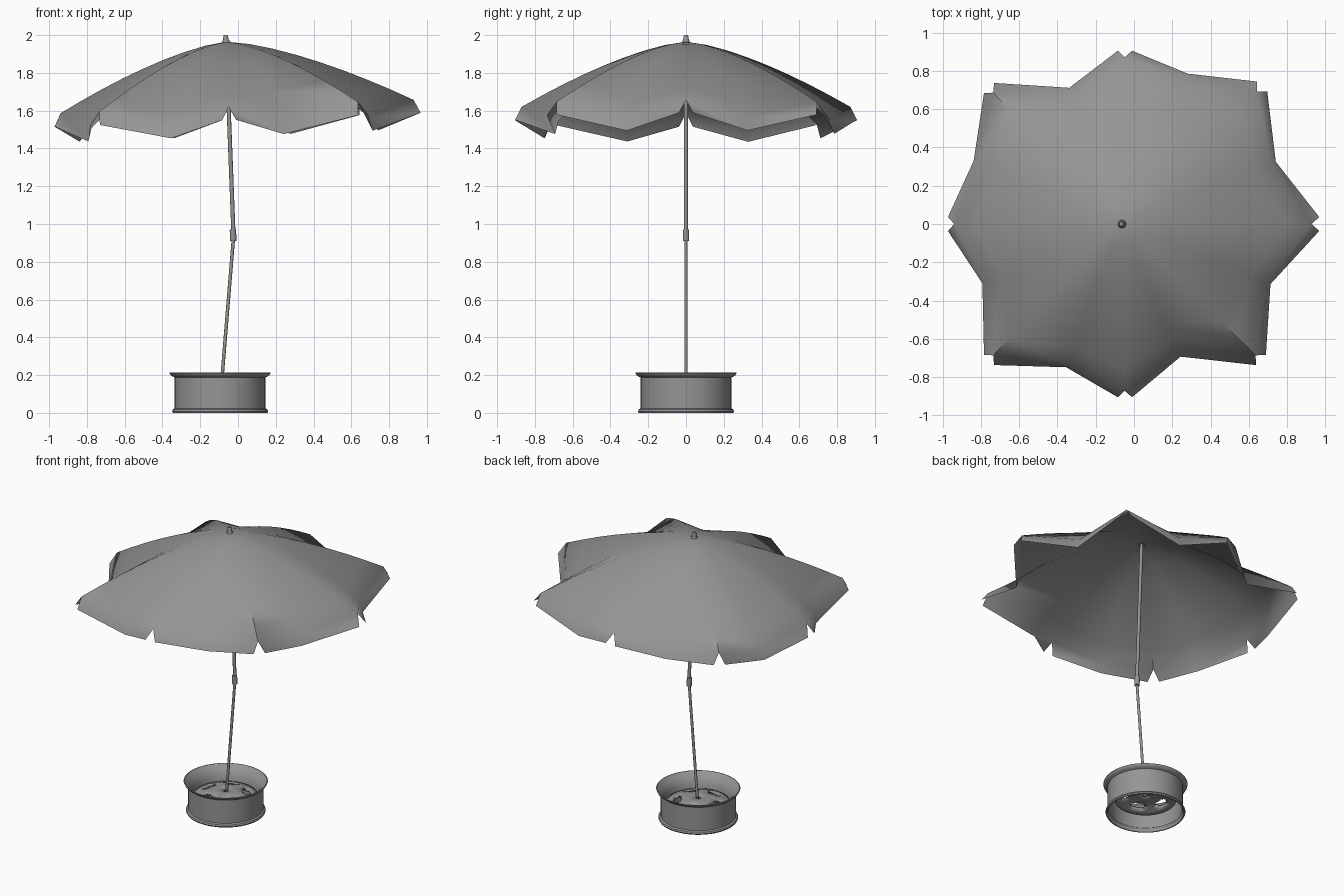
import bpy, bmesh, math
from mathutils import Vector

cube = bpy.data.objects.get("Cube")
if cube:
    bpy.data.objects.remove(cube)

grey = bpy.data.materials.new("plain_grey")
grey.use_nodes = True
colour = (0.3, 0.3, 0.3, 1)
grey.diffuse_color = colour
grey.node_tree.nodes["Principled BSDF"].inputs["Base Color"].default_value = colour


def finish(name, bm, angle=40, location=(0, 0, 0), recalc=True):
    """Turn a bmesh into a named, smooth-shaded object."""
    if recalc:
        bmesh.ops.recalc_face_normals(bm, faces=bm.faces)
    mesh = bpy.data.meshes.new(name)
    bm.to_mesh(mesh)
    bm.free()
    mesh.materials.append(grey)
    ob = bpy.data.objects.new(name, mesh)
    ob.location = location
    bpy.context.collection.objects.link(ob)
    bpy.ops.object.select_all(action='DESELECT')
    bpy.context.view_layer.objects.active = ob
    ob.select_set(True)
    bpy.ops.object.shade_smooth_by_angle(angle=math.radians(angle))
    return ob


def polar(r, a, z):
    return Vector((r * math.cos(a), r * math.sin(a), z))


def lathe(name, profile, location, segments=48, closed=False, keep=None):
    """Revolve (radius, z) points; keep(row, segment) may leave out faces."""
    bm = bmesh.new()
    rings = [[bm.verts.new(polar(r, math.tau * i / segments, z)) for i in range(segments)]
             for r, z in profile]
    rows = len(rings) if closed else len(rings) - 1
    for j in range(rows):
        low, high = rings[j], rings[(j + 1) % len(rings)]
        for i in range(segments):
            if keep is None or keep(j, i):
                n = (i + 1) % segments
                bm.faces.new((low[i], low[n], high[n], high[i]))
    return finish(name, bm, 35, location)


def rod(name, start, end, r1, r2, segments=12):
    """Tapered cylinder between two points."""
    start, end = Vector(start), Vector(end)
    axis = end - start
    bm = bmesh.new()
    bmesh.ops.create_cone(bm, cap_ends=True, segments=segments,
                          radius1=r1, radius2=r2, depth=axis.length)
    bm.transform(axis.to_track_quat('Z', 'Y').to_matrix().to_4x4())
    return finish(name, bm, 40, (start + end) / 2)


# Canopy: eight sagging panels between ribs, each with a loose hanging flap
RIBS = [0.98, 0.98, 0.87, 0.97, 0.89, 0.97, 0.87, 0.97]
VALLEYS = [0.85, 0.85, 0.77, 0.86, 0.81, 0.81, 0.75, 0.82]
STEPS, DROP = 8, 0.345
STEP_ANGLE = math.tau / 8


def rib_point(k, t):
    return polar(RIBS[k % 8] * t, k * STEP_ANGLE, -DROP * t ** 1.45)


def valley_point(k, t):
    chord = (rib_point(k, t) + rib_point(k + 1, t)) / 2
    chord_end = (rib_point(k, 1) + rib_point(k + 1, 1)) / 2
    edge = polar(VALLEYS[k] - 0.02, (k + 0.5) * STEP_ANGLE, -0.43)
    return chord + (edge - chord_end) * t ** 2


def flap_corner(k, side):
    a = k * STEP_ANGLE
    tangent = Vector((-math.sin(a), math.cos(a), 0))
    return polar(RIBS[k % 8] + 0.035, a, -DROP - 0.07) + tangent * side * 0.037


bm = bmesh.new()
apex = bm.verts.new((0, 0, 0))
lines = []
for k in range(8):
    for point in (rib_point, valley_point):
        lines.append([bm.verts.new(point(k, (i + 1) / STEPS)) for i in range(STEPS)])
for n, line in enumerate(lines):
    after = lines[(n + 1) % len(lines)]
    bm.faces.new((apex, line[0], after[0]))
    for i in range(STEPS - 1):
        bm.faces.new((line[i], line[i + 1], after[i + 1], after[i]))
for k in range(8):
    left, mid, right = (lines[(2 * k + d) % 16][-1] for d in range(3))
    a = bm.verts.new(flap_corner(k, 1))
    b = bm.verts.new(polar(VALLEYS[k], (k + 0.5) * STEP_ANGLE, -0.5))
    c = bm.verts.new(flap_corner(k + 1, -1))
    bm.faces.new((left, a, b, mid))
    bm.faces.new((mid, b, c, right))
canopy = finish("canopy", bm, 60, (-0.063, 0, 1.965), recalc=False)
canopy.rotation_euler.y = -0.038

# Pole in two leaning halves, joint sleeve and finial
rod("lower_pole", (-0.09, 0, 0.12), (-0.023, 0, 0.94), 0.009, 0.009)
rod("upper_pole", (-0.023, 0, 0.92), (-0.063, 0, 1.965), 0.011, 0.011)
rod("joint_sleeve", (-0.025, 0, 0.91), (-0.027, 0, 0.97), 0.017, 0.017)
rod("finial_collar", (-0.063, 0, 1.955), (-0.064, 0, 1.972), 0.024, 0.018)
rod("finial_tip", (-0.064, 0, 1.97), (-0.066, 0, 2.0), 0.016, 0.011)

# Wheel-shaped base: barrel with flanges, dished bowl and pierced disc
CENTRE = (-0.095, 0, 0)
lathe("base_barrel", [(0.25, 0), (0.254, 0.008), (0.25, 0.018), (0.24, 0.024),
                      (0.24, 0.188), (0.254, 0.194), (0.262, 0.2), (0.268, 0.212),
                      (0.262, 0.214), (0.25, 0.203), (0.233, 0.185), (0.233, 0.024),
                      (0.242, 0.012), (0.243, 0)], CENTRE, closed=True)
lathe("base_bowl", [(0.262, 0.213), (0.245, 0.198), (0.225, 0.178),
                    (0.21, 0.15), (0.203, 0.115)], CENTRE)


def solid_part(row, segment):
    # Five rounded windows: shorter gaps in the outer two of three rows
    offset = abs(segment % 12 - 5.5)
    return not (row in (2, 4) and offset < 3 or row == 3 and offset < 4)


disc = lathe("base_disc", [(0.008, 0.15), (0.06, 0.15), (0.11, 0.147), (0.124, 0.144),
                           (0.145, 0.138), (0.16, 0.132), (0.18, 0.125), (0.204, 0.115)],
             CENTRE, segments=60, keep=solid_part)
wall = disc.modifiers.new("thickness", 'SOLIDIFY')
wall.thickness = 0.022
wall.offset = -1 if disc.data.polygons[0].normal.z > 0 else 1
